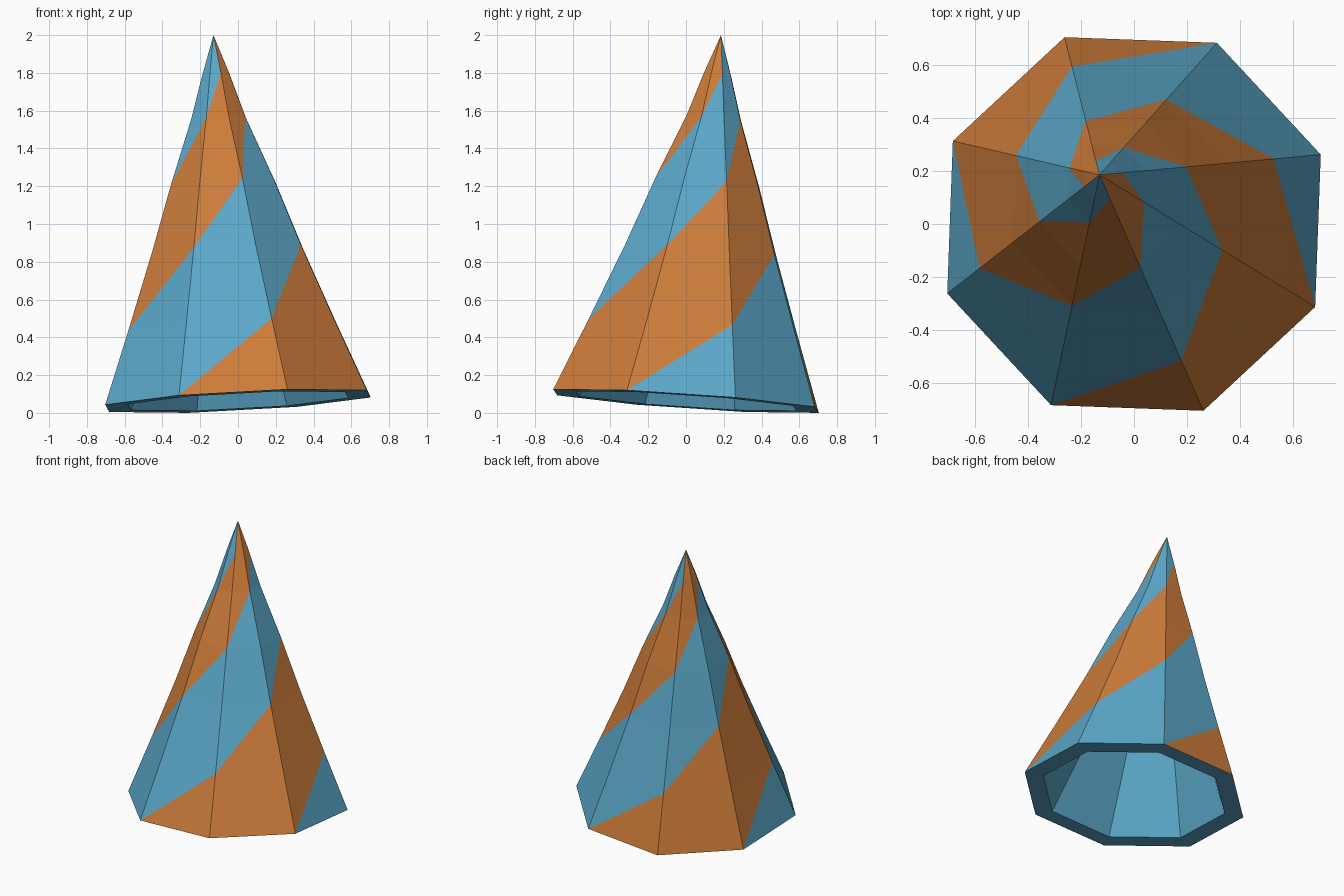
import bpy, bmesh, math
from mathutils import Vector

if "Cube" in bpy.data.objects:
    bpy.data.objects.remove(bpy.data.objects["Cube"])

SIDES = 8
RADIUS = 0.75
APEX = Vector((-0.13, 0.185, 2.0))
# (height fraction, width fraction) of each ring, slightly concave
RINGS = [(0, 1), (0.2, 0.787), (0.41, 0.57), (0.596, 0.392), (0.771, 0.207), (0.893, 0.102)]


def material(name, rgb):
    m = bpy.data.materials.new(name)
    m.diffuse_color = (*rgb, 1)
    m.use_nodes = True
    m.node_tree.nodes["Principled BSDF"].inputs["Base Color"].default_value = m.diffuse_color
    return m


def rim_point(i, scale=1.0):
    """Corner of the tilted octagonal base."""
    a = math.radians(-114.6 + 360 / SIDES * i)
    x, y = RADIUS * scale * math.cos(a), RADIUS * scale * math.sin(a)
    return Vector((x, y, 0.0625 + 0.053 * x - 0.069 * y))


def shell(bm, scale):
    """Rings of vertices converging on a leaning tip; returns rings and tip."""
    centre = Vector((0, 0, 0.0625))
    tip = centre + (APEX - centre) * scale
    rings = []
    for h, f in RINGS:
        ring = []
        for i in range(SIDES):
            b = rim_point(i, scale)
            p = tip + (b - tip) * f
            p.z = b.z + (tip.z - b.z) * h
            ring.append(bm.verts.new(p))
        rings.append(ring)
    return rings, bm.verts.new(tip)


def add_face(bm, verts, mat):
    bm.faces.new(verts).material_index = mat


bm = bmesh.new()
outer, tip = shell(bm, 1.0)
inner, inner_tip = shell(bm, 0.83)
last = len(RINGS) - 1

for i in range(SIDES):
    k = (i + 1) % SIDES
    # Outer wall: each cell is cut diagonally so the stripes spiral upward
    for j in range(last):
        a, b, c, d = outer[j][i], outer[j][k], outer[j + 1][k], outer[j + 1][i]
        add_face(bm, (a, b, c), ((j - i - 1) // 2) % 2)
        add_face(bm, (a, c, d), ((j - i) // 2) % 2)
        # Plain inner wall
        add_face(bm, (inner[j][k], inner[j][i], inner[j + 1][i], inner[j + 1][k]), 0)
    # Tips: a stripe boundary may end on the cell diagonal at the point
    add_face(bm, (outer[last][i], outer[last][k], tip), ((last - i - 1) // 2) % 2)
    add_face(bm, (inner[last][k], inner[last][i], inner_tip), 0)
    # Flat rim underneath
    add_face(bm, (outer[0][k], outer[0][i], inner[0][i], inner[0][k]), 0)

mesh = bpy.data.meshes.new("striped_cone_hat")
bm.to_mesh(mesh)
bm.free()
mesh.materials.append(material("blue", (0.104, 0.387, 0.58)))
mesh.materials.append(material("orange", (0.604, 0.2, 0.042)))
hat = bpy.data.objects.new("striped_cone_hat", mesh)
bpy.context.collection.objects.link(hat)
